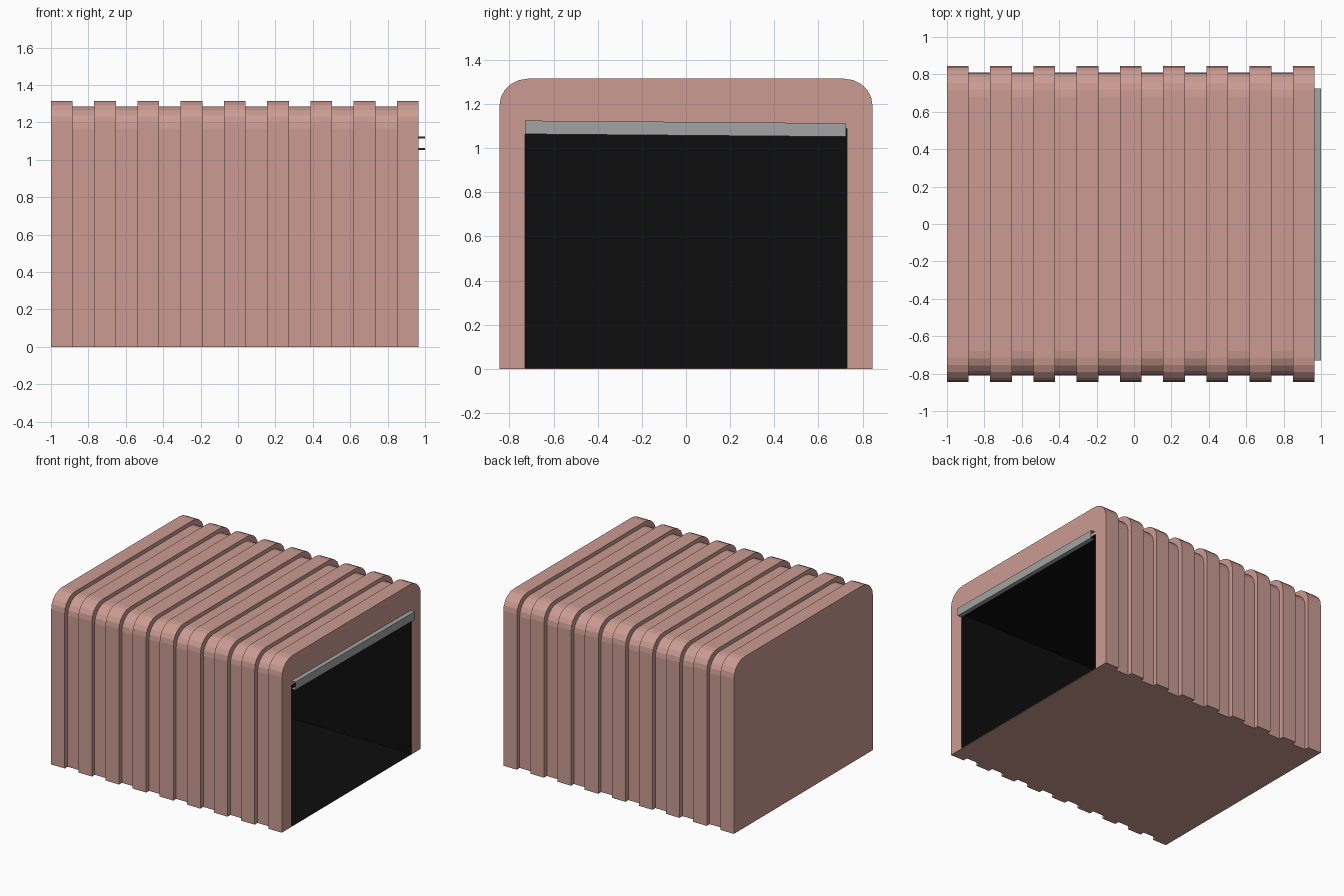
import bpy, bmesh
from math import sin, cos, pi

if "Cube" in bpy.data.objects:
    bpy.data.objects.remove(bpy.data.objects["Cube"])


def material(name, rgb):
    m = bpy.data.materials.new(name)
    m.diffuse_color = (*rgb, 1)
    m.use_nodes = True
    m.node_tree.nodes["Principled BSDF"].inputs["Base Color"].default_value = m.diffuse_color
    return m


def add_object(name, bm, mats=()):
    me = bpy.data.meshes.new(name)
    bm.to_mesh(me)
    bm.free()
    for m in mats:
        me.materials.append(m)
    ob = bpy.data.objects.new(name, me)
    bpy.context.collection.objects.link(ob)
    return ob


def profile(half, top, ry=0.13, rz=0.12, n=5):
    # arch outline with rounded upper corners, from bottom left to bottom right
    arc = [(i * pi / 2) / n for i in range(n + 1)]
    left = [(-half, 0)] + [(-half + ry - ry * cos(a), top - rz + rz * sin(a)) for a in arc]
    return left + [(-y, z) for y, z in reversed(left)]


X0, X1, COUNT = -1.0, 0.965, 17
STEP = (X1 - X0) / COUNT
WIDE, NARROW = profile(0.845, 1.315), profile(0.81, 1.285)

# ribbed shell: alternating wide and narrow arch sections
bm = bmesh.new()
first = prev = None
for i in range(COUNT):
    outline = NARROW if i % 2 else WIDE
    rings = [[bm.verts.new((X0 + (i + k) * STEP, y, z)) for y, z in outline] for k in (0, 1)]
    n = len(outline)
    for j in range(n):
        k = (j + 1) % n
        bm.faces.new((rings[0][j], rings[0][k], rings[1][k], rings[1][j]))
        if prev and k:
            bm.faces.new((prev[j], prev[k], rings[0][k], rings[0][j]))
    first = first or rings[0]
    prev = rings[1]
bm.faces.new(first)

# dark hollow interior with its opening on the right end
HALF, SILL, HEAD, DEEP = 0.73, 0.005, 1.09, -0.885
rect = [(-HALF, SILL), (-HALF, HEAD), (HALF, HEAD), (HALF, SILL)]
mouth = [bm.verts.new((X1, y, z)) for y, z in rect]
back = [bm.verts.new((DEEP, y, z)) for y, z in rect]
dark = [bm.faces.new((mouth[j], mouth[(j + 1) % 4], back[(j + 1) % 4], back[j])) for j in range(4)]
dark.append(bm.faces.new(back))
for f in dark:
    f.material_index = 1

# end wall around the opening, and the sill
bm.faces.new(prev + mouth[::-1])
bm.faces.new((prev[0], mouth[0], mouth[3], prev[-1]))
bmesh.ops.recalc_face_normals(bm, faces=bm.faces)
add_object("ribbed_shell", bm, [material("dusty_pink", (0.6, 0.33, 0.29)),
                                material("black", (0.004, 0.004, 0.004))])

# slightly tilted header bar above the opening, open at both ends
bm = bmesh.new()
section = [(X1, 1.058), (1.0, 1.058), (1.0, 1.119), (X1, 1.119)]
ends = [[bm.verts.new((x, y, z + dz)) for x, z in section]
        for y, dz in ((-0.73, 0.006), (0.725, -0.006))]
for j in range(3):
    bm.faces.new((ends[0][j], ends[1][j], ends[1][j + 1], ends[0][j + 1]))
bm.normal_update()
add_object("header_bar", bm, [material("grey", (0.36, 0.37, 0.36))])
